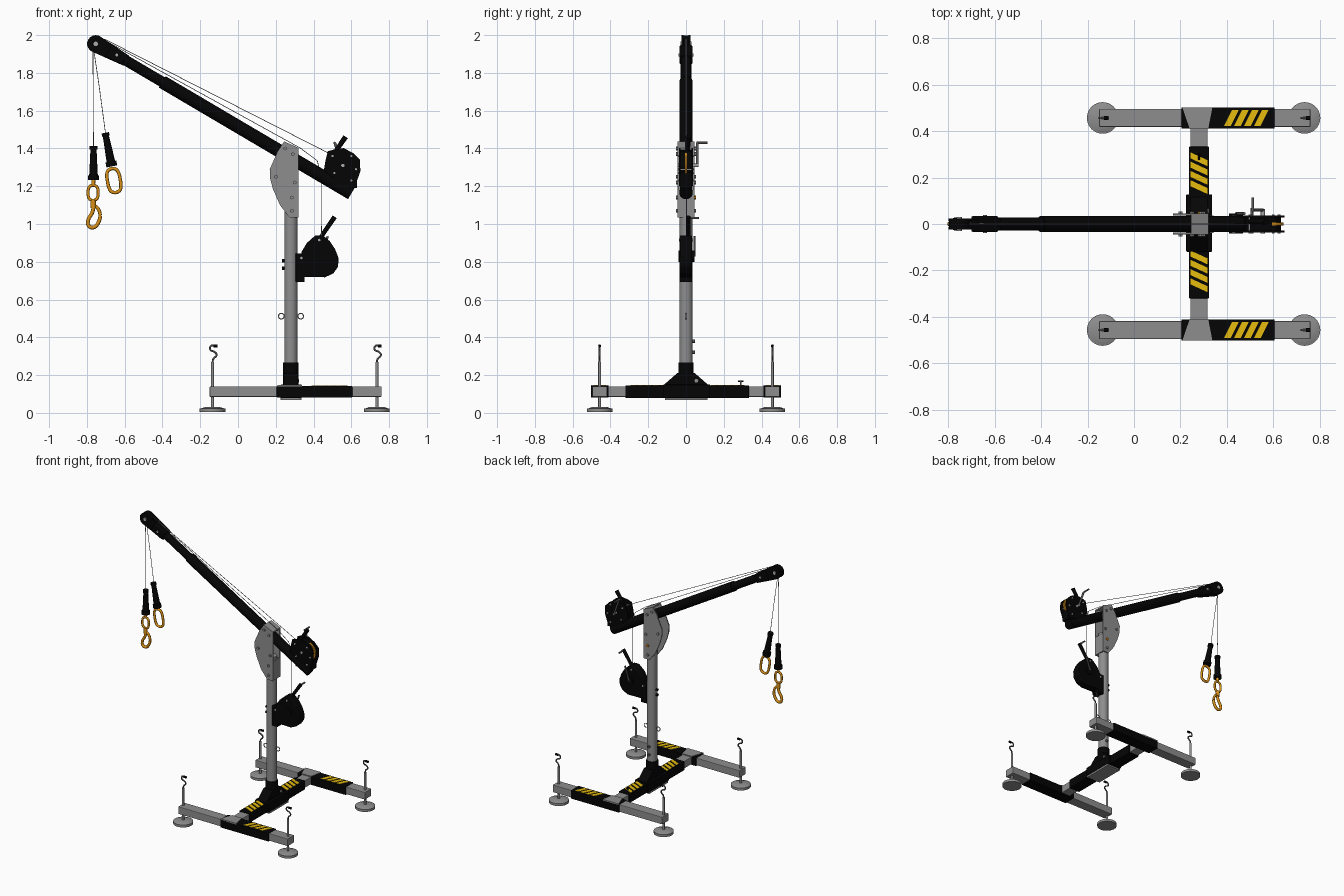
import bpy, bmesh, math
from mathutils import Vector

def mat(name, c):
    m = bpy.data.materials.new(name)
    m.diffuse_color = (*c, 1)
    return m

BLACK = mat("black_coating", (0.0015, 0.0015, 0.0015))
GREY = mat("grey_paint", (0.27, 0.27, 0.27))
STEEL = mat("bright_steel", (0.4, 0.4, 0.4))
DARK = mat("dark_steel", (0.1, 0.1, 0.1))
YELLOW = mat("hazard_yellow", (0.8, 0.5, 0.004))
ORANGE = mat("bronze_orange", (0.72, 0.29, 0.008))

def finish(name, bm, m, smooth=False, bevel=0):
    bmesh.ops.recalc_face_normals(bm, faces=bm.faces)
    me = bpy.data.meshes.new(name)
    bm.to_mesh(me)
    bm.free()
    me.materials.append(m)
    ob = bpy.data.objects.new(name, me)
    bpy.context.collection.objects.link(ob)
    if bevel:
        b = ob.modifiers.new("bevel", 'BEVEL')
        b.width, b.segments = bevel, 2
    if smooth:
        bpy.ops.object.select_all(action='DESELECT')
        ob.select_set(True)
        bpy.context.view_layer.objects.active = ob
        bpy.ops.object.shade_smooth_by_angle(angle=math.radians(35))
    return ob

def box(name, x0, x1, y0, y1, z0, z1, m, bevel=0):
    bm = bmesh.new()
    bmesh.ops.create_cube(bm, size=1)
    for v in bm.verts:
        v.co = ((x0 + x1) / 2 + v.co.x * (x1 - x0), (y0 + y1) / 2 + v.co.y * (y1 - y0),
                (z0 + z1) / 2 + v.co.z * (z1 - z0))
    return finish(name, bm, m, bevel=bevel)

def rod(name, a, b, r, m, r2=None, n=24):
    a, b = Vector(a), Vector(b)
    bm = bmesh.new()
    bmesh.ops.create_cone(bm, cap_ends=True, segments=n, radius1=r, radius2=r if r2 is None else r2,
                          depth=(b - a).length)
    q = Vector((0, 0, 1)).rotation_difference(b - a)
    for v in bm.verts:
        v.co = q @ v.co + (a + b) / 2
    return finish(name, bm, m, smooth=True)

def prism(name, pts, lo, hi, m, axis='y', bevel=0):
    """Extrude a 2D profile: axis y takes (x,z), axis x takes (y,z), axis z takes (x,y)."""
    put = {'y': lambda u, v, w: (u, w, v), 'x': lambda u, v, w: (w, u, v), 'z': lambda u, v, w: (u, v, w)}[axis]
    bm = bmesh.new()
    f = bm.faces.new([bm.verts.new(put(u, v, lo)) for u, v in pts])
    ext = bmesh.ops.extrude_face_region(bm, geom=[f])['geom']
    off = Vector(put(0, 0, hi - lo))
    bmesh.ops.translate(bm, verts=[g for g in ext if isinstance(g, bmesh.types.BMVert)], vec=off)
    return finish(name, bm, m, smooth=True, bevel=bevel)

def wire(name, pts, r, m, closed=False, smooth=True):
    cu = bpy.data.curves.new(name, 'CURVE')
    cu.dimensions, cu.bevel_depth, cu.bevel_resolution, cu.resolution_u = '3D', r, 2, 6
    cu.use_fill_caps = True
    sp = cu.splines.new('BEZIER' if smooth else 'POLY')
    P = sp.bezier_points if smooth else sp.points
    P.add(len(pts) - 1)
    for p, c in zip(P, pts):
        p.co = c if smooth else (*c, 1)
        if smooth:
            p.handle_left_type = p.handle_right_type = 'AUTO'
    sp.use_cyclic_u = closed
    ob = bpy.data.objects.new(name, cu)
    bpy.context.collection.objects.link(ob)
    cu.materials.append(m)
    return ob

def oval(name, cx, cz, rx, rz, tilt, r, m, y=0):
    """Closed link with long straight sides."""
    pts = []
    for i in range(16):
        a = i * math.tau / 16
        u, v = rx * math.cos(a), rx * math.sin(a)
        v += (rz - rx) * max(-1, min(1, 2 * math.sin(a)))
        pts.append((cx + u * math.cos(tilt) - v * math.sin(tilt), y, cz + u * math.sin(tilt) + v * math.cos(tilt)))
    return wire(name, pts, r, m, closed=True)

# --- base: side legs, sleeves, feet, levelling screws
for s, tag in ((-1, "front"), (1, "back")):
    yc = 0.457 * s
    box(f"{tag}_leg", -0.15, 0.76, yc - 0.039, yc + 0.039, 0.085, 0.14, GREY, 0.004)
    box(f"{tag}_leg_sleeve", 0.205, 0.605, yc - 0.046, yc + 0.046, 0.081, 0.143, BLACK, 0.003)
    prism(f"{tag}_joint_plate", [(0.208, 0.503 * s), (0.338, 0.503 * s), (0.32, 0.41 * s), (0.24, 0.41 * s)],
          0.138, 0.147, GREY, 'z')
    for i in range(4):
        x = 0.388 + 0.043 * i
        prism(f"{tag}_leg_stripe", [(x, yc - 0.034), (x + 0.029, yc - 0.034), (x + 0.063, yc + 0.034),
                                    (x + 0.034, yc + 0.034)], 0.142, 0.145, YELLOW, 'z')
    for x in (-0.135, 0.735):
        rod("foot_pad", (x, yc, 0.004), (x, yc, 0.022), 0.068, GREY, n=40)
        rod("foot_pad_top", (x, yc, 0.022), (x, yc, 0.031), 0.064, GREY, 0.04, n=40)
        rod("levelling_screw", (x, yc, 0.03), (x, yc, 0.27), 0.008, GREY, n=16)
        wire("screw_crank", [(x, yc, 0.26), (x + 0.004, yc, 0.285), (x + 0.022, yc, 0.307), (x + 0.012, yc, 0.322),
                             (x - 0.012, yc, 0.335), (x - 0.008, yc, 0.354), (x + 0.018, yc, 0.357)], 0.005, DARK)
        rod("crank_knob", (x + 0.006, yc, 0.355), (x + 0.026, yc, 0.355), 0.008, BLACK, n=12)

# --- cross beam with hazard stripes
box("cross_beam", 0.243, 0.317, -0.46, 0.46, 0.085, 0.14, GREY, 0.004)
box("cross_beam_sleeve", 0.236, 0.324, -0.32, 0.333, 0.079, 0.146, BLACK, 0.003)
for y0 in (0.138, -0.285):
    for i in range(4):
        y = y0 + 0.04 * i
        prism("cross_stripe", [(0.243, y + 0.025), (0.243, y + 0.051), (0.317, y + 0.017), (0.317, y - 0.009)],
              0.145, 0.148, YELLOW, 'z')
rod("lock_pin", (0.28, 0.29, 0.145), (0.28, 0.29, 0.168), 0.005, DARK, n=12)
rod("lock_pin_head", (0.28, 0.275, 0.168), (0.28, 0.305, 0.168), 0.004, BLACK, n=12)

# --- mast socket
box("socket_block", 0.225, 0.337, -0.12, 0.128, 0.079, 0.15, BLACK, 0.004)
box("socket_base_plate", 0.225, 0.337, -0.11, 0.115, 0.069, 0.08, GREY)
prism("socket_gusset", [(-0.118, 0.148), (0.118, 0.148), (0.045, 0.212), (-0.045, 0.212)], 0.243, 0.317, BLACK, 'x')
rod("socket_collar", (0.28, 0, 0.14), (0.28, 0, 0.268), 0.041, BLACK, n=32)
rod("socket_bolt", (0.31, 0.055, 0.17), (0.324, 0.055, 0.17), 0.011, GREY, n=6)

# --- mast with rings and bolts
rod("mast", (0.28, 0, 0.2), (0.28, 0, 1.2), 0.035, GREY, n=32)
for x in (0.229, 0.332):
    oval("mast_ring", x, 0.512, 0.0145, 0.015, 0, 0.003, STEEL)
for z in (0.32, 0.38):
    rod("mast_side_bolt", (0.28, 0.03, z), (0.28, 0.048, z), 0.009, DARK, n=12)
for z in (0.765, 0.805):
    rod("winch_mount_bolt", (0.232, 0, z), (0.26, 0, z), 0.009, BLACK, n=12)

# --- head bracket: two cheek plates, spine and bolts
cheek = [(0.21, 1.385), (0.245, 1.437), (0.32, 1.403), (0.32, 1.035), (0.272, 1.035), (0.222, 1.10),
         (0.185, 1.185), (0.17, 1.24), (0.168, 1.29)]
for y0, y1 in ((-0.045, -0.037), (0.037, 0.045)):
    prism("head_cheek", cheek, y0, y1, GREY)
box("head_spine", 0.31, 0.32, -0.04, 0.04, 1.035, 1.18, GREY)
prism("head_cap", [(0.245, 1.427), (0.245, 1.437), (0.32, 1.403), (0.32, 1.393)], -0.04, 0.04, GREY)
for x, z in ((0.285, 1.07), (0.285, 1.14), (0.29, 1.37), (0.25, 1.40), (0.20, 1.25), (0.30, 1.22)):
    for s in (-1, 1):
        rod("head_bolt", (x, 0.044 * s, z), (x, 0.053 * s, z), 0.01, ORANGE if s > 0 and z == 1.14 else GREY, n=6)

# --- telescopic boom, placed along its own axis
ang = math.atan2(0.79, 1.34)
D, N = Vector((-math.cos(ang), math.sin(ang))), Vector((math.sin(ang), math.cos(ang)))
def B(s, n=0):
    p = Vector((0.59, 1.168)) + D * s + N * n
    return (p.x, p.y)
def B3(s, n=0, y=0):
    x, z = B(s, n)
    return (x, y, z)
rod("boom_outer", B3(-0.012), B3(1.15), 0.035, BLACK, n=32)
rod("boom_inner", B3(1.1), B3(1.46), 0.028, BLACK, n=32)

# --- boom tip: fork cheeks, sheave and axle
tip = [B(1.556 + 0.046 * math.cos(math.radians(a)), -0.005 + 0.046 * math.sin(math.radians(a)))
       for a in range(-100, 101, 20)]
for y0, y1 in ((-0.024, -0.014), (0.014, 0.024)):
    prism("tip_cheek", [B(1.37, -0.03)] + tip + [B(1.37, 0.03)], y0, y1, BLACK)
prism("tip_block", [B(1.38, -0.03), B(1.48, -0.037), B(1.48, 0.034), B(1.38, 0.03)], -0.034, 0.034, BLACK, bevel=0.006)
rod("tip_sheave", B3(1.556, -0.005, -0.012), B3(1.556, -0.005, 0.012), 0.045, BLACK, n=32)
rod("tip_axle", B3(1.556, -0.005, -0.03), B3(1.556, -0.005, 0.03), 0.012, STEEL, n=16)
rod("tip_bolt", B3(1.43, 0, -0.039), B3(1.43, 0, 0.039), 0.008, STEEL, n=12)

# --- cables
wire("upper_cable", [B3(1.53, 0.04, -0.003), (0.49, -0.003, 1.37)], 0.0018, GREY, smooth=False)
wire("lower_cable", [B3(1.53, 0.035, 0.003), (0.33, 0.003, 1.402), (0.42, 0.003, 1.335), (0.44, 0.003, 1.25),
                     (0.442, 0.003, 0.92)], 0.0018, GREY, smooth=False)
wire("hook_cable", [(-0.768, 0, 1.94), (-0.765, 0, 1.4)], 0.0018, GREY, smooth=False)
wire("ring_cable", [(-0.765, 0.004, 1.93), (-0.735, 0.004, 1.73), (-0.70, 0.004, 1.47)], 0.0018, GREY, smooth=False)

# --- cable bumpers with flared ends
def bumper(a, b):
    a, b = Vector(a), Vector(b)
    L = lambda t: a.lerp(b, t)
    rod("bumper_cap", L(0), L(0.1), 0.02, BLACK)
    rod("bumper_body", L(0.08), L(0.88), 0.016, BLACK, 0.023)
    rod("bumper_flange", L(0.86), L(1), 0.029, BLACK)
bumper((-0.765, 0, 1.412), (-0.765, 0, 1.232))
bumper((-0.703, 0, 1.483), (-0.668, 0, 1.305))

# --- snap hook and carabiner
rod("hook_shackle_neck", (-0.765, 0, 1.24), (-0.766, 0, 1.205), 0.01, ORANGE, n=12)
oval("hook_shackle", -0.767, 1.165, 0.027, 0.04, 0, 0.008, ORANGE)
rod("hook_swivel", (-0.767, 0, 1.128), (-0.766, 0, 1.085), 0.014, ORANGE, n=16)
wire("snap_hook", [(-0.763, 0, 1.095), (-0.772, 0, 1.06), (-0.793, 0, 1.02), (-0.79, 0, 0.99), (-0.765, 0, 0.982),
                   (-0.738, 0, 1.01), (-0.728, 0, 1.045)], 0.01, ORANGE)
wire("snap_hook_gate", [(-0.728, 0, 1.045), (-0.74, 0, 1.08), (-0.763, 0, 1.1)], 0.009, ORANGE)
oval("carabiner", -0.657, 1.23, 0.034, 0.064, math.radians(10), 0.009, ORANGE)

# --- upper winch on the boom tail
up = [(0.462, 1.33), (0.475, 1.385), (0.51, 1.395), (0.56, 1.402), (0.61, 1.375), (0.645, 1.34), (0.648, 1.28),
      (0.62, 1.20), (0.55, 1.21), (0.49, 1.255), (0.455, 1.285)]
for y0, y1 in ((-0.036, -0.028), (0.028, 0.036)):
    prism("upper_winch_side", up, y0, y1, BLACK)
rod("upper_winch_drum", (0.555, -0.03, 1.31), (0.555, 0.03, 1.31), 0.078, BLACK, n=32)
box("upper_winch_foot", 0.50, 0.63, -0.03, 0.03, 1.19, 1.27, BLACK)
rod("upper_winch_hub", (0.555, -0.042, 1.31), (0.555, 0.065, 1.31), 0.009, STEEL, n=16)
for x, z in ((0.50, 1.36), (0.60, 1.36), (0.625, 1.29), (0.60, 1.23), (0.51, 1.27)):
    rod("upper_winch_bolt", (x, -0.042, z), (x, 0.042, z), 0.006, STEEL, n=8)
rod("upper_winch_brake", (0.575, -0.006, 1.31), (0.575, 0.006, 1.31), 0.07, ORANGE, n=32)
rod("upper_winch_handle", (0.50, 0.01, 1.36), (0.57, 0.01, 1.462), 0.011, BLACK, 0.014, n=12)
rod("upper_crank_arm", (0.555, 0.06, 1.31), (0.512, 0.06, 1.43), 0.007, DARK, n=12)
rod("upper_crank_grip", (0.512, 0.055, 1.43), (0.512, 0.115, 1.43), 0.006, DARK, n=12)

# --- lower winch on the mast
low = [(0.335, 0.85), (0.365, 0.90), (0.41, 0.94), (0.45, 0.94), (0.485, 0.91), (0.515, 0.865), (0.532, 0.82),
       (0.53, 0.775), (0.505, 0.738), (0.46, 0.718), (0.34, 0.72)]
prism("lower_winch_housing", low, -0.034, 0.032, BLACK, bevel=0.006)
box("lower_winch_bracket", 0.305, 0.352, -0.034, 0.032, 0.693, 0.845, BLACK, 0.004)
rod("lower_winch_hub", (0.44, -0.04, 0.83), (0.44, 0.045, 0.83), 0.03, BLACK)
for x, z in ((0.43, 0.915), (0.335, 0.82)):
    rod("lower_winch_bolt", (x, -0.038, z), (x, 0.036, z), 0.007, STEEL, n=8)
rod("lower_winch_handle", (0.435, 0.012, 0.925), (0.512, 0.012, 1.038), 0.011, BLACK, 0.013, n=12)
rod("lower_crank_arm", (0.44, 0.045, 0.83), (0.475, 0.045, 0.935), 0.006, DARK, n=12)
rod("lower_crank_grip", (0.508, 0.01, 1.032), (0.508, 0.068, 1.032), 0.006, DARK, n=12)
